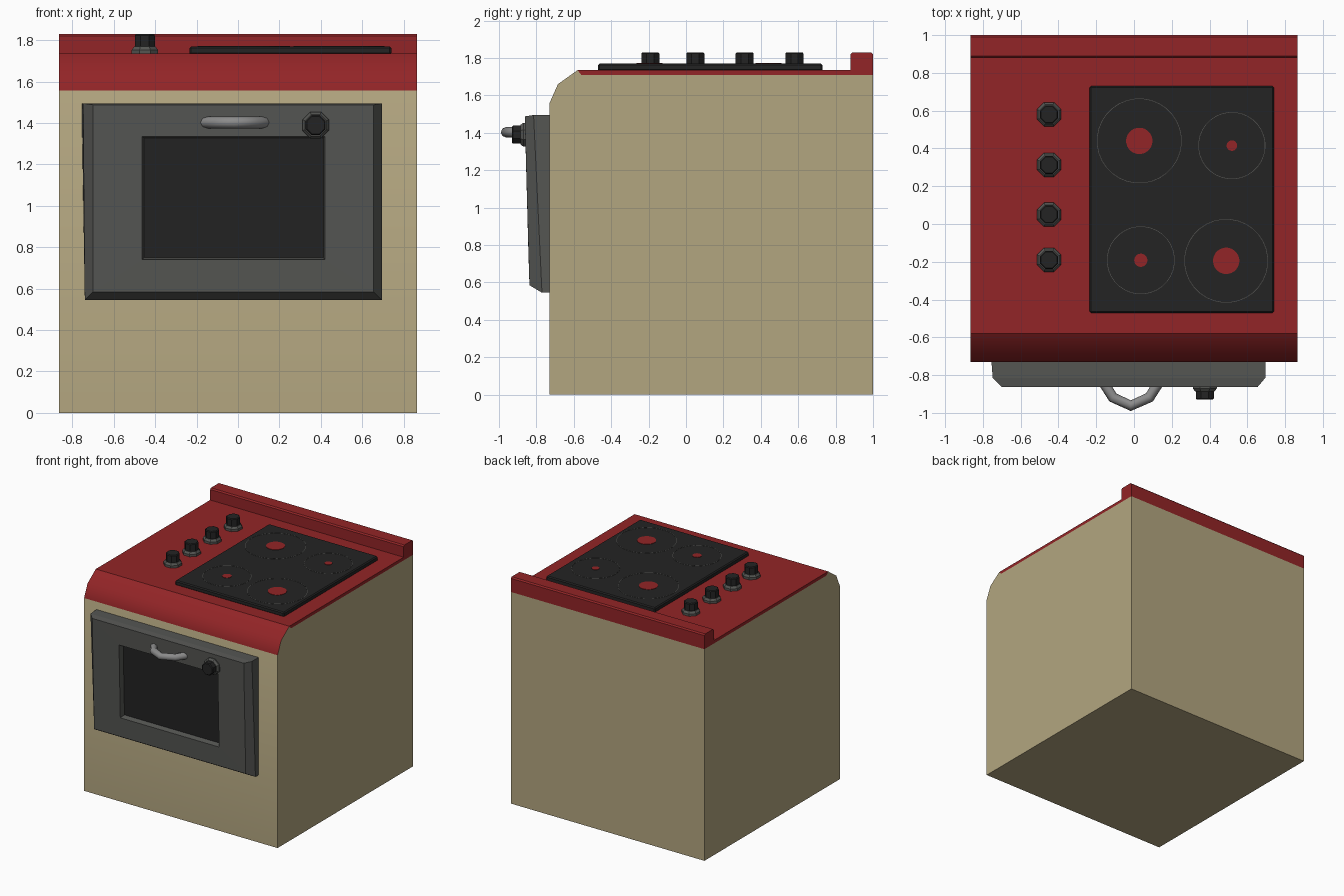
import bpy, bmesh, math
from mathutils import Matrix, Vector

if "Cube" in bpy.data.objects:
    bpy.data.objects.remove(bpy.data.objects["Cube"])


def mat(name, r, g, b):
    m = bpy.data.materials.new(name)
    m.diffuse_color = (r, g, b, 1)
    m.use_nodes = True
    m.node_tree.nodes["Principled BSDF"].inputs["Base Color"].default_value = m.diffuse_color
    return m


BEIGE = mat("beige enamel", 0.45, 0.38, 0.215)
RED = mat("red enamel", 0.29, 0.018, 0.02)
GREY = mat("dark grey metal", 0.09, 0.092, 0.086)
BLACK = mat("black glass", 0.017, 0.017, 0.017)
STEEL = mat("light steel", 0.26, 0.26, 0.26)


def finish(bm, name, mats, smooth=None):
    bmesh.ops.recalc_face_normals(bm, faces=bm.faces)
    me = bpy.data.meshes.new(name)
    if smooth:
        for f in bm.faces:
            f.smooth = True
    bm.to_mesh(me)
    bm.free()
    if smooth:
        me.set_sharp_from_angle(angle=math.radians(smooth))
    for m in mats:
        me.materials.append(m)
    ob = bpy.data.objects.new(name, me)
    bpy.context.collection.objects.link(ob)
    return ob


def loft(bm, rings, caps=(True, True)):
    """Skin between closed rings of equal length; returns the last cap."""
    vs = [[bm.verts.new(p) for p in r] for r in rings]
    n = len(vs[0])
    for a, b in zip(vs, vs[1:]):
        for i in range(n):
            bm.faces.new((a[i], a[(i + 1) % n], b[(i + 1) % n], b[i]))
    if caps[0]:
        bm.faces.new(vs[0])
    return bm.faces.new(vs[-1]) if caps[1] else None


def side_profile(bm, pts, hw):
    loft(bm, [[(x, y, z) for y, z in pts] for x in (-hw, hw)])


def bevel(ob, w):
    m = ob.modifiers.new("edge", "BEVEL")
    m.width = w
    m.segments = 1


HW = 0.865

# cabinet with curved red front edge
bm = bmesh.new()
side_profile(bm, [(-0.73, 0), (1, 0), (1, 1.71), (-0.56, 1.71), (-0.58, 1.735),
                  (-0.685, 1.66), (-0.73, 1.558)], HW)
bm.normal_update()
body = finish(bm, "cabinet", [BEIGE, RED], 40)
for p in body.data.polygons:
    if p.center.z > 1.56 and abs(p.normal.x) < 0.5:
        p.material_index = 1

# red top plate with raised ledge at the back
bm = bmesh.new()
side_profile(bm, [(-0.58, 1.735), (-0.56, 1.71), (1, 1.71), (1, 1.82), (0.99, 1.83),
                  (0.89, 1.83), (0.88, 1.82), (0.88, 1.735)], HW)
finish(bm, "top_plate", [RED])

# glass cooktop
bm = bmesh.new()
bmesh.ops.create_cube(bm, size=1, matrix=Matrix.Translation((0.253, 0.13, 1.75))
                      @ Matrix.Diagonal((0.975, 1.2, 0.04, 1)))
bevel(finish(bm, "cooktop", [BLACK]), 0.008)


def circle(r, z, n):
    return [(r * math.cos(2 * math.pi * (i + 0.5) / n),
             r * math.sin(2 * math.pi * (i + 0.5) / n), z) for i in range(n)]


# burners: red centre spot and thin outline
for i, (x, y, spot, ring) in enumerate([(0.028, 0.44, 0.07, 0.225), (0.518, 0.415, 0.028, 0.178),
                                        (0.036, -0.192, 0.035, 0.18), (0.488, -0.195, 0.07, 0.222)]):
    bm = bmesh.new()
    loft(bm, [circle(spot, z, 24) for z in (1.768, 1.773)])
    finish(bm, f"burner_spot_{i + 1}", [RED]).location = (x, y, 0)
    bm = bmesh.new()
    loft(bm, [circle(ring, 1.769, 32), circle(ring, 1.7715, 32),
              circle(ring - 0.003, 1.7715, 32), circle(ring - 0.003, 1.769, 32)], (False, False))
    finish(bm, f"burner_ring_{i + 1}", [GREY]).location = (x, y, 0)


# eight-sided knobs with collar
def knob(name, loc, to_front=False, h=0.095):
    for part, m, rings in (("collar", GREY, ((0.069, -0.005), (0.069, 0.018), (0.056, 0.034))),
                           ("grip", BLACK, ((0.052, 0.03), (0.052, h - 0.006), (0.046, h)))):
        bm = bmesh.new()
        loft(bm, [circle(r, z, 8) for r, z in rings])
        ob = finish(bm, f"{name}_{part}", [m])
        ob.location = loc
        if to_front:
            ob.rotation_euler.x = math.pi / 2


for i, y in enumerate((0.58, 0.313, 0.05, -0.19)):
    knob(f"hob_knob_{i + 1}", (-0.45, y, 1.735))
knob("oven_knob", (0.375, -0.852, 1.39), True, 0.078)


# oven door: stepped rings down to a recessed window
def rect(x0, x1, z0, z1, yb, yt, skew=0):
    return [(x0, yb, z0), (x1, yb, z0), (x1, yt, z1), (x0 - skew, yt, z1)]


bm = bmesh.new()
glass = loft(bm, [rect(-0.74, 0.695, 0.545, 1.495, -0.725, -0.725, 0.015),
                  rect(-0.74, 0.695, 0.545, 1.495, -0.77, -0.815, 0.008),
                  rect(-0.70, 0.655, 0.585, 1.488, -0.837, -0.862),
                  rect(-0.463, 0.42, 0.74, 1.335, -0.842, -0.858),
                  rect(-0.455, 0.412, 0.75, 1.327, -0.80, -0.816)])
glass.material_index = 1
finish(bm, "oven_door", [GREY, BLACK])

# curved tube handle
path = [Vector((x, y, 1.403)) for x, y in
        ((-0.16, -0.84), (-0.112, -0.918), (-0.017, -0.962), (0.082, -0.918), (0.13, -0.84))]
rings = []
for i, p in enumerate(path):
    t = (path[min(i + 1, 4)] - path[max(i - 1, 0)]).normalized()
    side = t.cross(Vector((0, 0, 1)))
    rings.append([p + 0.028 * (side * math.cos(a) + Vector((0, 0, 1)) * math.sin(a))
                  for a in (k * math.pi / 4 for k in range(8))])
bm = bmesh.new()
loft(bm, rings)
finish(bm, "door_handle", [STEEL], 50)
